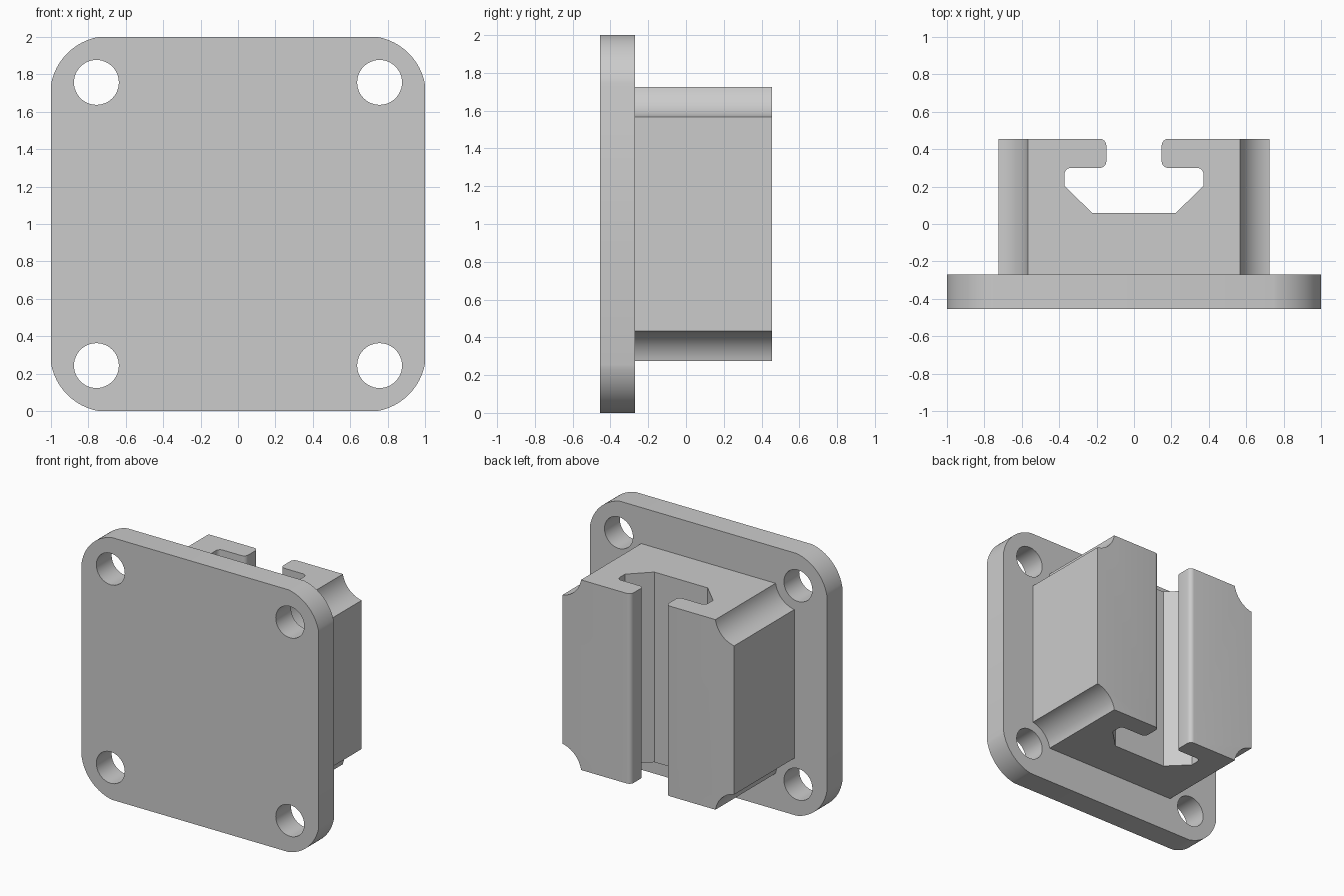
import bpy, bmesh
from math import sin, cos, pi, radians, atan2, hypot

cube = bpy.data.objects.get("Cube")
if cube:
    bpy.data.objects.remove(cube)

grey = bpy.data.materials.new("matte grey")
grey.use_nodes = True
colour = (0.6, 0.6, 0.6, 1)
grey.diffuse_color = colour
grey.node_tree.nodes["Principled BSDF"].inputs["Base Color"].default_value = colour


def arc(cx, cy, r, start, end, n=10):
    return [(cx + r * cos(start + (end - start) * i / n),
             cy + r * sin(start + (end - start) * i / n)) for i in range(n + 1)]


def prism(name, outline, low, high, axis):
    """Extrude a closed outline along y (outline in x, z) or z (outline in x, y)."""
    def place(p, h):
        return (p[0], h, p[1]) if axis == "y" else (p[0], p[1], h)
    bm = bmesh.new()
    a = [bm.verts.new(place(p, low)) for p in outline]
    b = [bm.verts.new(place(p, high)) for p in outline]
    bm.faces.new(a)
    bm.faces.new(b[::-1])
    for i in range(len(a)):
        j = (i + 1) % len(a)
        bm.faces.new((a[i], b[i], b[j], a[j]))
    bmesh.ops.recalc_face_normals(bm, faces=bm.faces)
    mesh = bpy.data.meshes.new(name)
    bm.to_mesh(mesh)
    bm.free()
    mesh.materials.append(grey)
    obj = bpy.data.objects.new(name, mesh)
    bpy.context.collection.objects.link(obj)
    return obj


def cut(target, cutter):
    mod = target.modifiers.new("cut", "BOOLEAN")
    mod.operation, mod.solver, mod.object = "DIFFERENCE", "EXACT", cutter
    bpy.context.view_layer.objects.active = target
    bpy.ops.object.modifier_apply(modifier=mod.name)
    bpy.data.objects.remove(cutter)


back, front, plate_back = 0.455, -0.455, -0.27
mid, bolt = 1.0, 0.757
corners = [(1, 1), (-1, 1), (-1, -1), (1, -1)]

# Mounting plate with broad rounded corners
centre, edge = 0.69, 0.745
radius = hypot(1 - centre, edge - centre)
lean = atan2(edge - centre, 1 - centre)
outline = []
for k, (sx, sz) in enumerate(corners):
    outline += arc(sx * centre, mid + sz * centre, radius,
                   k * pi / 2 + lean, (k + 1) * pi / 2 - lean, 16)
plate = prism("mounting_plate", outline, front, plate_back, "y")

# Rail block
half = 0.725
block = prism("rail_block", [(sx * half, mid + sz * half) for sx, sz in corners],
              plate_back, back, "y")

# Bolt holes in the plate and matching clearance scoops on the block
for sx, sz in corners:
    for part, r in ((plate, 0.12), (block, 0.193)):
        ring = arc(sx * bolt, mid + sz * bolt, r, 0, 2 * pi, 48)[:-1]
        cut(part, prism("bolt_cutter", ring, -1, 1, "y"))

# Slotted channel running the full height of the block
lip, mouth, pocket, r = 0.30, 0.148, 0.372, 0.035
side = [(0.225, 0.06), (pocket, 0.205)]
side += arc(pocket - r, lip - r, r, 0, pi / 2, 6)
side += arc(mouth + r, lip + r, r, -pi / 2, -pi, 6)
side += arc(mouth + r, back - r, r, pi, pi / 2, 6)
side.append((mouth + r, 0.6))
channel = side + [(-x, y) for x, y in reversed(side)]
cut(block, prism("channel_cutter", channel, -0.5, 2.5, "z"))

# Smooth the curved walls, keep the edges sharp
for obj in (plate, block):
    bpy.ops.object.select_all(action="DESELECT")
    obj.select_set(True)
    bpy.context.view_layer.objects.active = obj
    bpy.ops.object.shade_smooth_by_angle(angle=radians(30))
